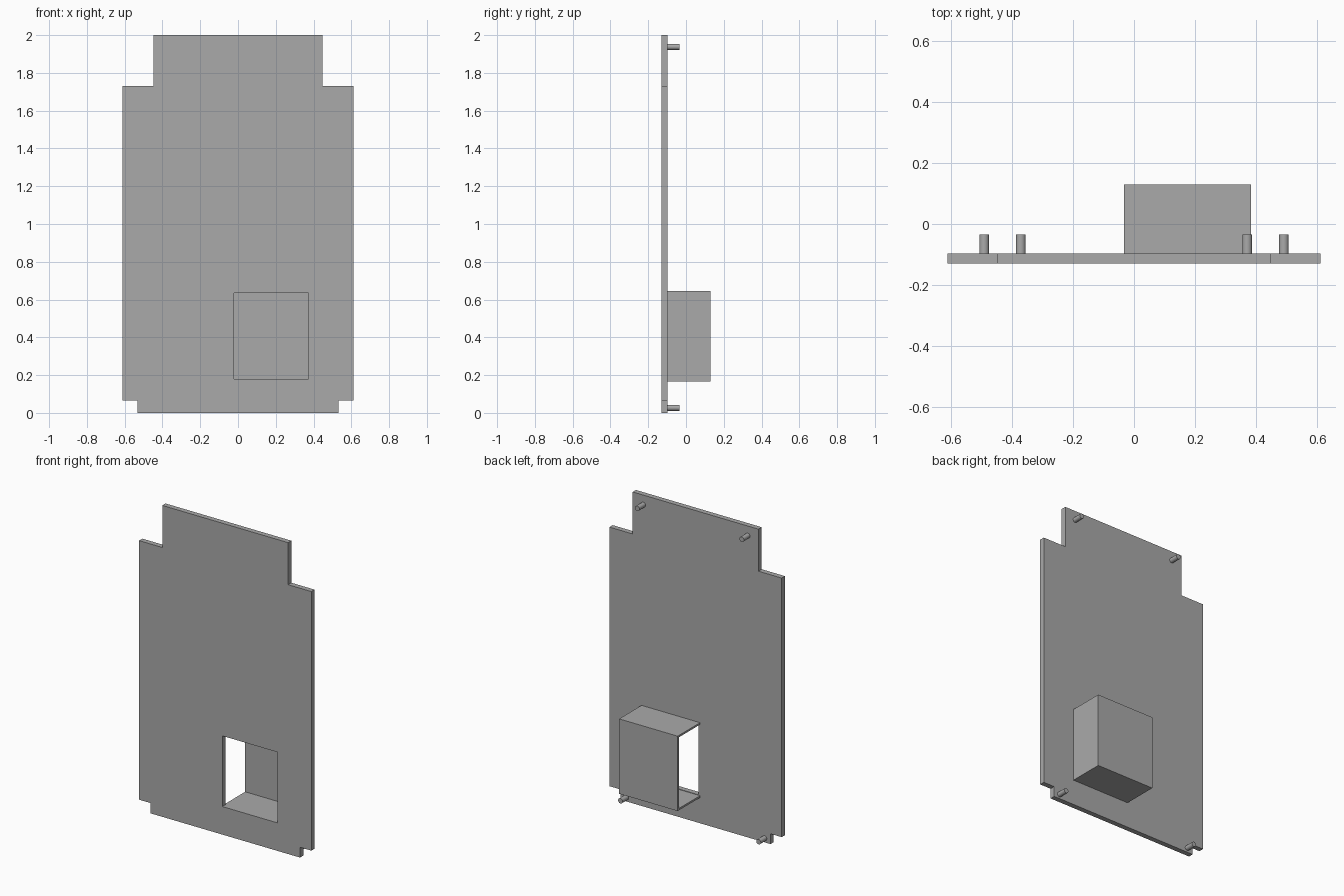
import bpy
import bmesh
import math
from mathutils import Matrix, Vector

if "Cube" in bpy.data.objects:
    bpy.data.objects.remove(bpy.data.objects["Cube"], do_unlink=True)

FRONT, REAR = -0.13, -0.097  # panel faces along y

grey = bpy.data.materials.new("plain_grey")
grey.use_nodes = True
grey.diffuse_color = (0.4, 0.4, 0.4, 1)
grey.node_tree.nodes["Principled BSDF"].inputs["Base Color"].default_value = (0.4, 0.4, 0.4, 1)


def finish(bm, name):
    bmesh.ops.recalc_face_normals(bm, faces=bm.faces[:])
    mesh = bpy.data.meshes.new(name)
    bm.to_mesh(mesh)
    bm.free()
    mesh.materials.append(grey)
    obj = bpy.data.objects.new(name, mesh)
    bpy.context.collection.objects.link(obj)
    return obj


def add_loop(bm, points):
    verts = [bm.verts.new((x, FRONT, z)) for x, z in points]
    return [bm.edges.new((a, b)) for a, b in zip(verts, verts[1:] + verts[:1])]


# Notched panel with a rectangular window
half = [(0.532, 0), (0.532, 0.066), (0.612, 0.066), (0.612, 1.73), (0.447, 1.73), (0.447, 2)]
outline = half + [(-x, z) for x, z in reversed(half)]
window = [(-0.02, 0.18), (0.372, 0.18), (0.372, 0.634), (-0.02, 0.634)]
bm = bmesh.new()
edges = add_loop(bm, outline) + add_loop(bm, window)
bmesh.ops.triangle_fill(bm, use_beauty=True, edges=edges, normal=(0, -1, 0))
bmesh.ops.dissolve_degenerate(bm, dist=0.0001, edges=bm.edges[:])
extruded = bmesh.ops.extrude_face_region(bm, geom=bm.faces[:], use_keep_orig=True)
moved = [v for v in extruded["geom"] if isinstance(v, bmesh.types.BMVert)]
bmesh.ops.translate(bm, vec=(0, REAR - FRONT, 0), verts=moved)
finish(bm, "panel")

# Thin housing behind the window, open to the front and to the right
low, high = Vector((-0.032, REAR, 0.165)), Vector((0.384, 0.13, 0.646))
bm = bmesh.new()
bmesh.ops.create_cube(bm, size=1, matrix=Matrix.Translation((low + high) / 2)
                      @ Matrix.Diagonal((*(high - low), 1)))
bm.normal_update()
open_sides = [f for f in bm.faces if f.normal.y < -0.9 or f.normal.x < -0.9]
bmesh.ops.delete(bm, geom=open_sides, context="FACES")
# outward normals, so the wall grows inward
for face in bm.faces:
    if face.normal.dot(face.calc_center_median() - (low + high) / 2) < 0:
        face.normal_flip()
mesh = bpy.data.meshes.new("window_housing")
bm.to_mesh(mesh)
bm.free()
mesh.materials.append(grey)
housing = bpy.data.objects.new("window_housing", mesh)
bpy.context.collection.objects.link(housing)
wall = housing.modifiers.new("wall", "SOLIDIFY")
wall.thickness = 0.012
wall.offset = -1
wall.use_even_offset = True

# Mounting pegs on the rear face
PEG_END = -0.035
for level, x, z in (("upper", 0.371, 1.938), ("lower", 0.491, 0.027)):
    for side, sign in (("left", 1), ("right", -1)):
        bm = bmesh.new()
        place = Matrix.Translation((sign * x, (REAR + PEG_END) / 2, z))
        bmesh.ops.create_cone(bm, cap_ends=True, segments=24, radius1=0.016, radius2=0.016,
                              depth=PEG_END - REAR,
                              matrix=place @ Matrix.Rotation(math.pi / 2, 4, "X"))
        for face in bm.faces:
            face.smooth = len(face.verts) == 4
        for edge in bm.edges:
            edge.smooth = all(f.smooth for f in edge.link_faces)
        finish(bm, f"{level}_{side}_peg")
